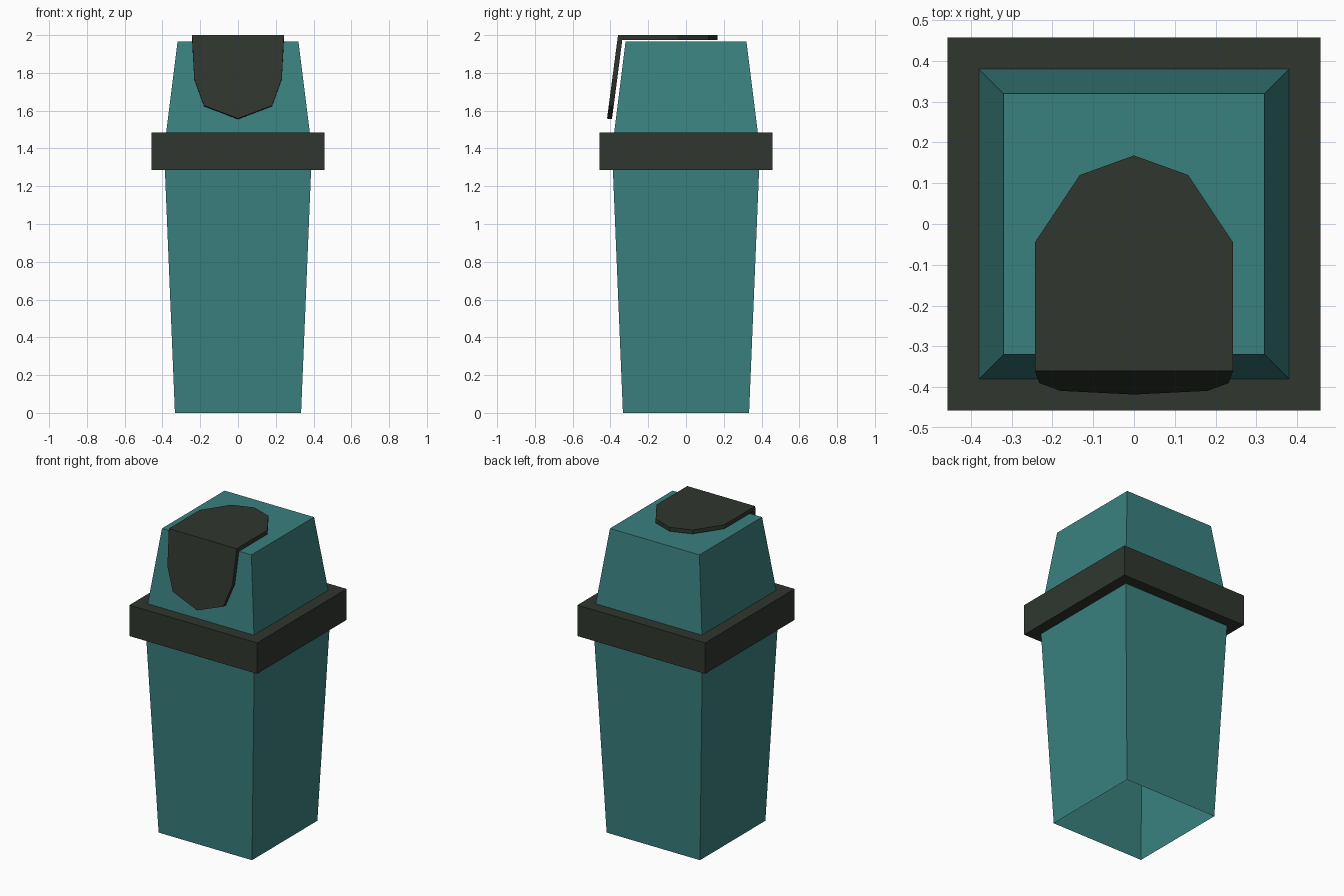
import bpy
import bmesh

cube = bpy.data.objects.get("Cube")
if cube:
    bpy.data.objects.remove(cube, do_unlink=True)


def make_material(name, color):
    mat = bpy.data.materials.new(name)
    mat.use_nodes = True
    mat.diffuse_color = color
    bsdf = next(n for n in mat.node_tree.nodes if n.type == "BSDF_PRINCIPLED")
    bsdf.inputs["Base Color"].default_value = color
    return mat


def finish(name, bm, mat):
    mesh = bpy.data.meshes.new(name)
    bm.to_mesh(mesh)
    bm.free()
    mesh.materials.append(mat)
    obj = bpy.data.objects.new(name, mesh)
    bpy.context.collection.objects.link(obj)
    return obj


def tapered_box(name, z0, half0, z1, half1, mat, open_bottom=False, open_top=False):
    """Square frustum between two heights, with optional open ends."""
    bm = bmesh.new()
    corners = [(-1, -1), (1, -1), (1, 1), (-1, 1)]
    low = [bm.verts.new((x * half0, y * half0, z0)) for x, y in corners]
    high = [bm.verts.new((x * half1, y * half1, z1)) for x, y in corners]
    for i in range(4):
        j = (i + 1) % 4
        bm.faces.new((low[i], low[j], high[j], high[i]))
    if not open_bottom:
        bm.faces.new(low[::-1])
    if not open_top:
        bm.faces.new(high)
    return finish(name, bm, mat)


teal = make_material("teal plastic", (0.042, 0.220, 0.212, 1))
charcoal = make_material("charcoal plastic", (0.029, 0.037, 0.028, 1))

# Hollow bin body, collar and hood
tapered_box("bin_body", 0, 0.334, 1.285, 0.387, teal, open_bottom=True, open_top=True)
tapered_box("collar", 1.285, 0.457, 1.485, 0.457, charcoal)
tapered_box("hood", 1.485, 0.38, 1.965, 0.32, teal, open_bottom=True)

# Folded flap: a hanging front leaf and a flat top leaf sharing one fold
fold = (0.243, -0.36, 2.0)
front_half = [(0.232, -0.39, 1.77), (0.18, -0.409, 1.627)]
front_tip = (0, -0.418, 1.558)
top_half = [(0.243, -0.045, 2.0), (0.133, 0.12, 2.0)]
top_tip = (0, 0.168, 2.0)

bm = bmesh.new()


def pair(p):
    return bm.verts.new(p), bm.verts.new((-p[0], p[1], p[2]))


fold_l, fold_r = pair(fold)
front = [pair(p) for p in front_half]
top = [pair(p) for p in top_half]
bm.faces.new([fold_l, fold_r] + [p[1] for p in front]
             + [bm.verts.new(front_tip)] + [p[0] for p in front[::-1]])
bm.faces.new([fold_r, fold_l] + [p[0] for p in top]
             + [bm.verts.new(top_tip)] + [p[1] for p in top[::-1]])
flap = finish("flap", bm, charcoal)
thickness = flap.modifiers.new("thickness", "SOLIDIFY")
thickness.thickness = 0.026
thickness.offset = -1
thickness.use_even_offset = True
